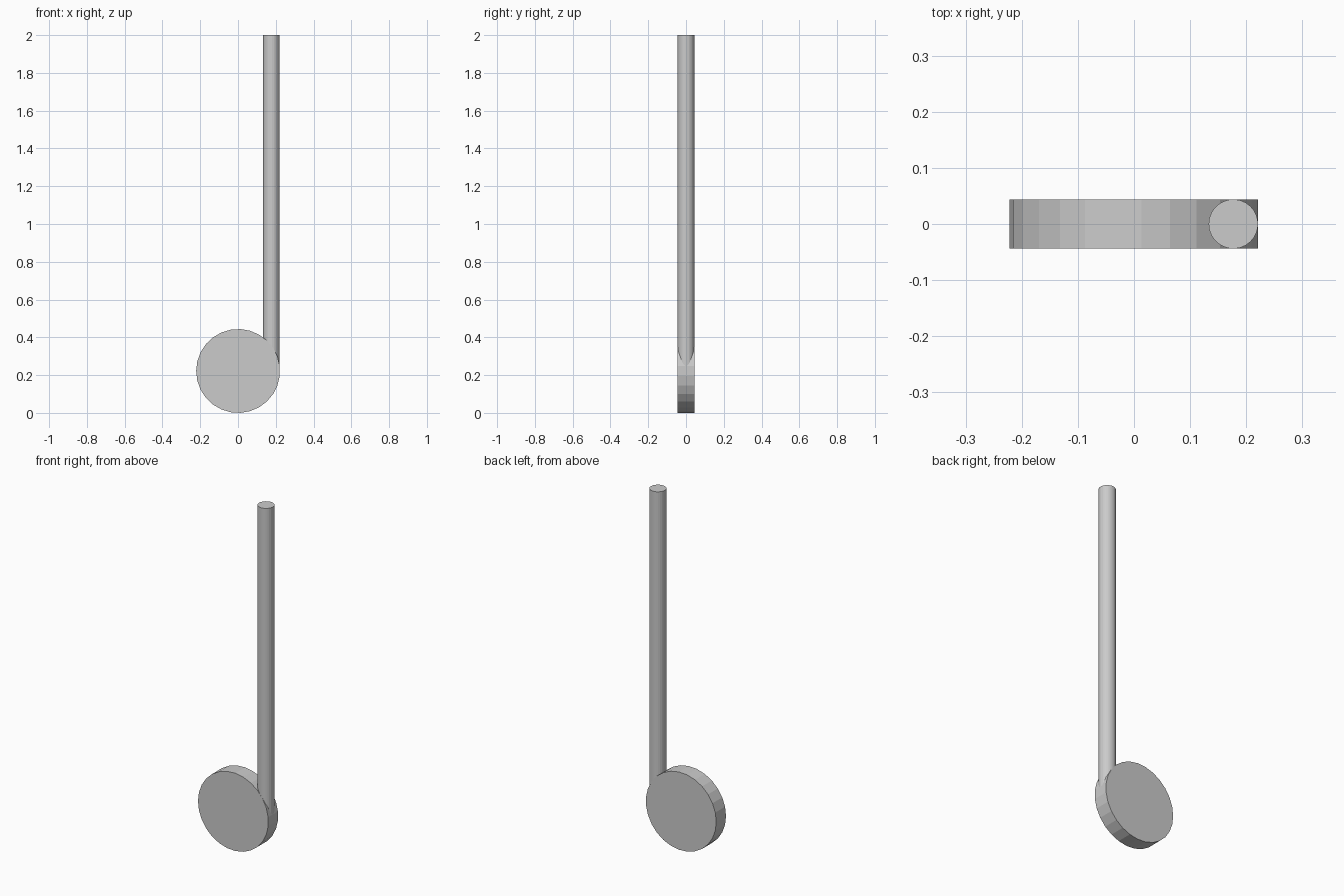
import bpy
from math import pi
from mathutils import Matrix

if "Cube" in bpy.data.objects:
    bpy.data.objects.remove(bpy.data.objects["Cube"])

SIDES = 27
HEAD_R, STEM_R = 0.222, 0.044


def cylinder(name, radius, depth, matrix):
    bpy.ops.mesh.primitive_cylinder_add(vertices=SIDES, radius=radius, depth=depth)
    ob = bpy.context.object
    ob.name = name
    # Primitive starts with a vertex on +y; the turn puts it on -x
    ob.data.transform(matrix @ Matrix.Rotation(pi / 2, 4, 'Z'))
    return ob


# Round flat note head, standing upright and facing the front
cylinder("note_head", HEAD_R, 2 * STEM_R,
         Matrix.Translation((0.0005, 0, HEAD_R)) @ Matrix.Rotation(pi / 2, 4, 'X'))

# Tall stem, rising from the right edge of the head
cylinder("note_stem", STEM_R, 2 - HEAD_R,
         Matrix.Translation((0.177, 0, (2 + HEAD_R) / 2)))
